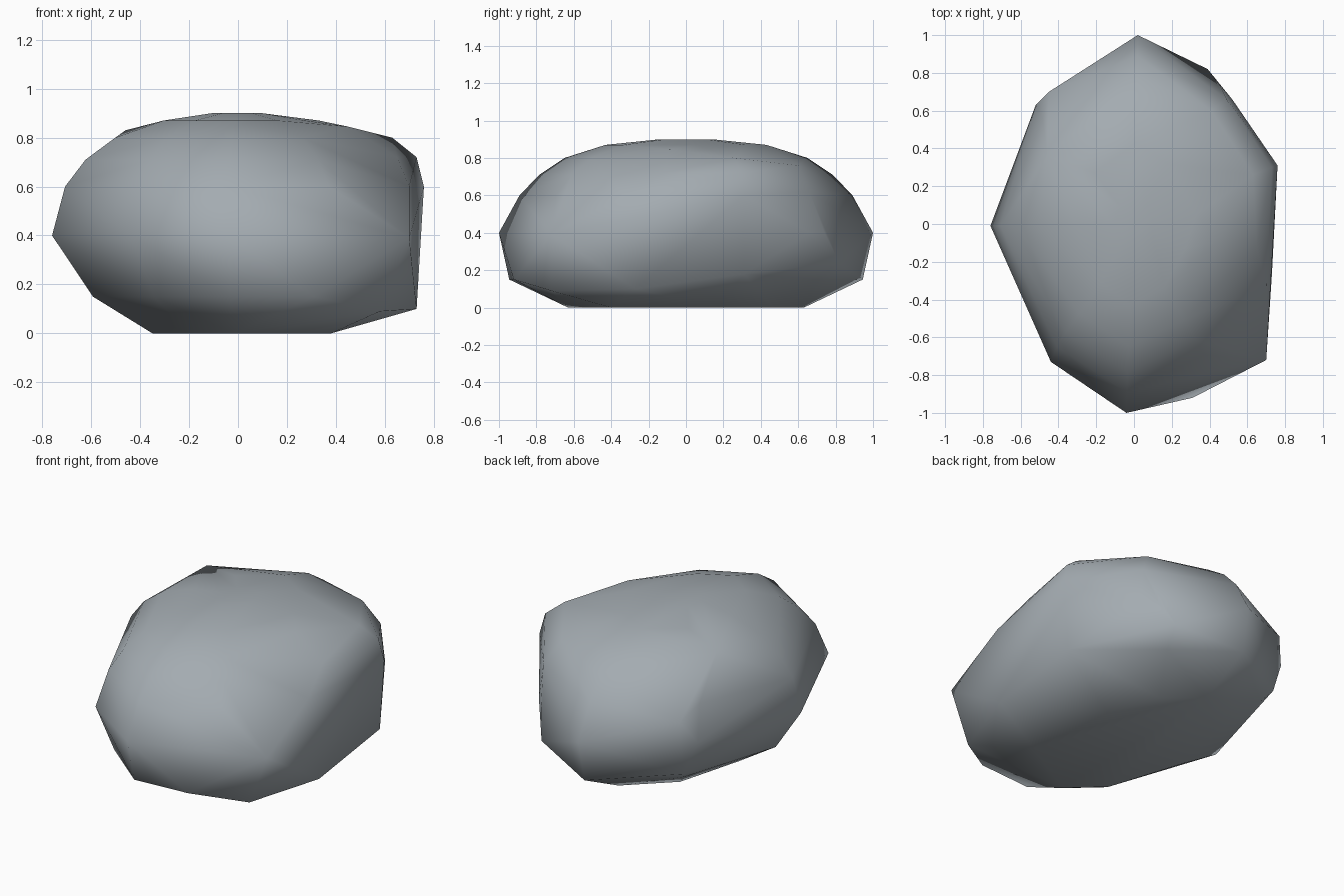
import bpy
import bmesh

# widest outline of the boulder (x, y), at z = 0.4
outline = [(0.02, 1.0), (-0.52, 0.63), (-0.76, -0.01), (-0.44, -0.73), (-0.04, -1.0),
           (0.40, -0.78), (0.68, -0.30), (0.70, 0.25), (0.45, 0.74)]

# height, x scale, y scale of each layer
layers = [(0.0, 0.46, 0.63), (0.15, 0.78, 0.945), (0.4, 1.0, 1.0), (0.6, 0.93, 0.89),
          (0.71, 0.82, 0.785), (0.8, 0.66, 0.65), (0.87, 0.40, 0.43), (0.9, 0.14, 0.14)]

# chipped corners that stick out of the regular layers
corners = [(0.58, -0.72, 0.09), (0.73, -0.27, 0.10), (0.31, -0.92, 0.15),
           (0.70, -0.72, 0.39), (0.70, -0.33, 0.60), (0.65, -0.12, 0.72),
           (0.73, 0.31, 0.18), (0.76, 0.31, 0.60), (0.73, 0.30, 0.72),
           (0.63, 0.26, 0.80), (0.41, 0.60, 0.76), (0.49, 0.66, 0.62),
           (0.52, 0.66, 0.40), (0.39, 0.82, 0.24), (-0.45, 0.70, 0.53),
           (-0.44, 0.66, 0.20), (-0.46, 0.36, 0.83), (-0.37, 0.43, 0.81),
           (0.33, 0.05, 0.87), (0.45, -0.09, 0.845), (0.38, -0.40, 0.0)]

# boulder: hull around all layers and corners
bm = bmesh.new()
for z, sx, sy in layers:
    for x, y in outline:
        bm.verts.new((x * sx, y * sy, z))
for p in corners:
    bm.verts.new(p)
bmesh.ops.convex_hull(bm, input=bm.verts[:])
loose = [v for v in bm.verts if not v.link_faces]
bmesh.ops.delete(bm, geom=loose, context='VERTS')
bmesh.ops.recalc_face_normals(bm, faces=bm.faces[:])
for f in bm.faces:
    f.smooth = True

mesh = bpy.data.meshes.new("boulder")
bm.to_mesh(mesh)
bm.free()
boulder = bpy.data.objects.new("boulder", mesh)
bpy.context.collection.objects.link(boulder)

# stone colour
stone = bpy.data.materials.new("blue grey stone")
stone.diffuse_color = (0.37, 0.41, 0.44, 1.0)
mesh.materials.append(stone)
